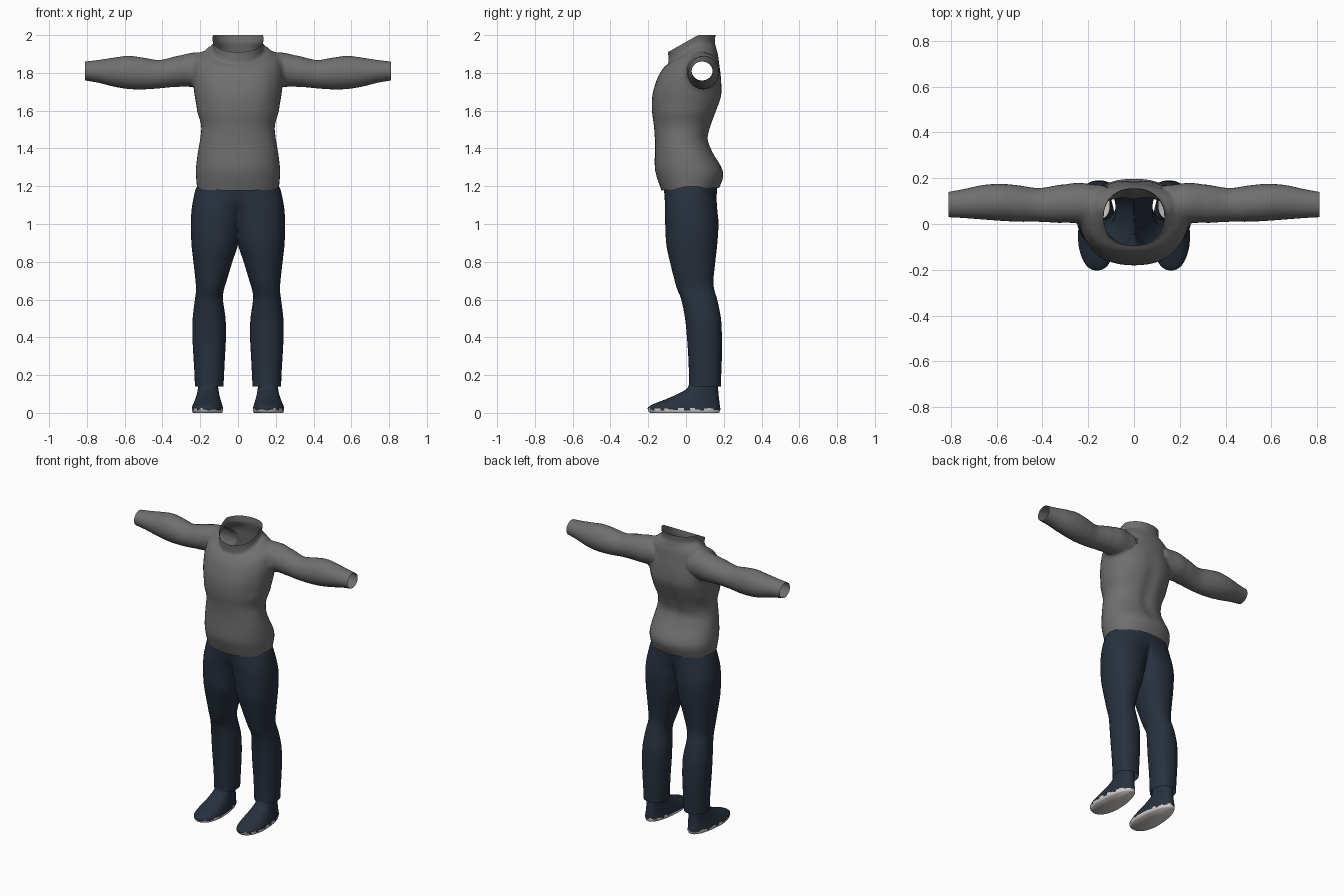
import bpy, bmesh, math
from mathutils import Vector

if "Cube" in bpy.data.objects:
    bpy.data.objects.remove(bpy.data.objects["Cube"])


def material(name, rgb):
    m = bpy.data.materials.new(name)
    m.diffuse_color = (*rgb, 1)
    m.use_nodes = True
    m.node_tree.nodes["Principled BSDF"].inputs["Base Color"].default_value = m.diffuse_color
    return m


GREY = material("shirt_grey", (0.16, 0.16, 0.162))
NAVY = material("trouser_navy", (0.020, 0.030, 0.047))
WHITE = material("sole_white", (0.66, 0.63, 0.60))


def spline(rows, steps):
    """Smoothly interpolate the key sections of a loft."""
    out = []
    for i in range(len(rows) - 1):
        p = [rows[max(0, min(len(rows) - 1, i + k))] for k in (-1, 0, 1, 2)]
        for s in range(steps):
            t = s / steps
            out.append([0.5 * (2 * b + (c - a) * t + (2 * a - 5 * b + 4 * c - d) * t * t
                               + (3 * b - a - 3 * c + d) * t ** 3) for a, b, c, d in zip(*p)])
    return out + [list(rows[-1])]


def loft(name, rows, mat, place, power=2.2, steps=4, seg=48, caps=(None, None)):
    """Skin oval sections (front pos, back pos, a0, a1, b0, b1); caps are fan apexes."""
    bm = bmesh.new()
    rings = []
    for pf, pb, a0, a1, b0, b1 in spline(rows, steps):
        ring = []
        for k in range(seg):
            t = 2 * math.pi * k / seg
            c, s = math.cos(t), math.sin(t)
            u = math.copysign(abs(c) ** (2 / power), c)
            v = math.copysign(abs(s) ** (2 / power), s)
            p = pf + (pb - pf) * min(1, (v + 1) / 1.26)
            ring.append(bm.verts.new(place(p, (a0 + a1) / 2 + u * (a1 - a0) / 2,
                                           (b0 + b1) / 2 + v * (b1 - b0) / 2)))
        rings.append(ring)
    for r, q in zip(rings, rings[1:]):
        for k in range(seg):
            j = (k + 1) % seg
            bm.faces.new((r[k], r[j], q[j], q[k]))
    for apex, ring in zip(caps, (rings[0], rings[-1])):
        if apex:
            v = bm.verts.new(apex)
            for k in range(seg):
                bm.faces.new((ring[k], ring[(k + 1) % seg], v))
    bmesh.ops.recalc_face_normals(bm, faces=bm.faces)
    me = bpy.data.meshes.new(name)
    bm.to_mesh(me)
    bm.free()
    ob = bpy.data.objects.new(name, me)
    bpy.context.collection.objects.link(ob)
    me.materials.append(mat)
    return ob


def smooth(ob):
    ob.data.polygons.foreach_set("use_smooth", [True] * len(ob.data.polygons))


def upright(p, a, b):
    return (a, b, p)


# Shirt body: hem to slanted collar, with a shallow spine groove
def shirt_place(p, a, b):
    if b > 0.05 and 1.25 < p < 1.8:
        fade = math.sin(math.pi * (p - 1.25) / 0.55)
        b -= 0.014 * fade * math.exp(-(a / 0.035) ** 2)
    return (a, b, p)


body = [(1.178, 1.19, .216, -.13, .175), (1.25, 1.25, .222, -.155, .197),
        (1.30, 1.30, .222, -.165, .19), (1.38, 1.38, .212, -.165, .145),
        (1.45, 1.45, .20, -.165, .12), (1.52, 1.52, .195, -.17, .135),
        (1.60, 1.60, .217, -.18, .165), (1.68, 1.68, .235, -.178, .19),
        (1.74, 1.76, .24, -.163, .188), (1.79, 1.83, .235, -.143, .178),
        (1.825, 1.89, .22, -.12, .17), (1.84, 1.925, .18, -.105, .161),
        (1.848, 1.945, .145, -.096, .156), (1.87, 1.965, .133, -.093, .153),
        (1.91, 2.0, .135, -.095, .156)]
ends = [Vector((0, .02, 1.185)), Vector((0, .03, 1.95))]
shirt = loft("shirt", [(f, b, -w, w, y0, y1) for f, b, w, y0, y1 in body],
             GREY, shirt_place, caps=ends)

# Sleeves: lofted sideways and merged into the shirt body
sleeve = [(.12, .01, .165, 1.74, 1.90), (.20, .0, .18, 1.725, 1.913),
          (.26, .0, .184, 1.722, 1.908), (.34, .006, .168, 1.725, 1.885),
          (.42, .01, .157, 1.718, 1.868), (.50, .01, .168, 1.713, 1.88),
          (.58, .014, .175, 1.715, 1.89), (.66, .02, .17, 1.728, 1.88),
          (.74, .026, .153, 1.748, 1.868), (.81, .03, .14, 1.76, 1.86)]
bpy.context.view_layer.objects.active = shirt
for side in (1, -1):
    cuff = Vector((side * .81, .085, 1.81))
    ends.append(cuff)
    arm = loft("sleeve_helper", [(r[0], *r) for r in sleeve], GREY,
               lambda p, a, b: (side * p, a, b), power=2.0, steps=5, seg=32,
               caps=((side * .12, .085, 1.81), cuff))
    mod = shirt.modifiers.new("join", 'BOOLEAN')
    mod.operation, mod.solver, mod.object = 'UNION', 'EXACT', arm
    bpy.ops.object.modifier_apply(modifier="join")
    bpy.data.objects.remove(arm)

# Open the collar, hem and cuffs, and soften the shoulder seams
bm = bmesh.new()
bm.from_mesh(shirt.data)
bmesh.ops.delete(bm, geom=[v for v in bm.verts if any((v.co - e).length < 1e-3 for e in ends)],
                 context='VERTS')
seam = [v for v in bm.verts if .16 < abs(v.co.x) < .31 and v.co.z > 1.62]
for _ in range(10):
    bmesh.ops.smooth_vert(bm, verts=seam, factor=0.5, use_axis_x=True, use_axis_y=True,
                          use_axis_z=True)
bm.to_mesh(shirt.data)
bm.free()
smooth(shirt)

# Trousers: one leg widening into the waist, cut at the middle and mirrored
leg = [(.14, .077, .228, .015, .185), (.22, .073, .231, .015, .187), (.30, .069, .236, .012, .19),
       (.40, .064, .241, .005, .19), (.50, .066, .24, -.005, .185), (.60, .08, .228, -.025, .165),
       (.65, .075, .222, -.045, .15), (.70, .06, .225, -.06, .145), (.80, .03, .236, -.085, .155),
       (.89, .0, .246, -.104, .165), (1.0, -.02, .25, -.11, .172), (1.08, -.05, .245, -.112, .165),
       (1.14, -.13, .235, -.113, .162), (1.19, -.222, .222, -.118, .165),
       (1.205, -.21, .21, -.118, .165)]
trousers = loft("trousers", [(r[0], *r) for r in leg], NAVY, upright)
bm = bmesh.new()
bm.from_mesh(trousers.data)
bmesh.ops.bisect_plane(bm, geom=bm.verts[:] + bm.edges[:] + bm.faces[:], plane_co=(0, 0, 0),
                       plane_no=(1, 0, 0), clear_inner=True)
bm.to_mesh(trousers.data)
bm.free()
smooth(trousers)
trousers.modifiers.new("mirror", 'MIRROR')


# Shoes: wide at the ball, narrow at the heel, rising to the ankle
def shoe_place(p, a, b):
    k = 1 - 0.85 * max(0, b + .08)
    return (.16 + (a - .163) * k, b, p)


foot = [(0, .085, .245, -.19, .175), (.012, .078, .25, -.2, .181), (.03, .08, .25, -.2, .181),
        (.05, .085, .243, -.165, .178), (.075, .09, .235, -.10, .175), (.10, .095, .228, -.045, .172),
        (.125, .098, .224, .0, .17), (.15, .10, .222, .015, .168), (.19, .10, .222, .02, .168)]
shoes = loft("shoes", [(r[0], *r) for r in foot], NAVY, shoe_place, power=2.3, steps=5,
             caps=((.16, -.01, 0), None))
shoes.data.materials.append(WHITE)
smooth(shoes)
# Uneven white edge around the sole
for f in shoes.data.polygons:
    c = f.center
    f.material_index = int(c.z < .019 + .006 * math.sin(70 * c.x + 95 * c.y))
shoes.modifiers.new("mirror", 'MIRROR')
